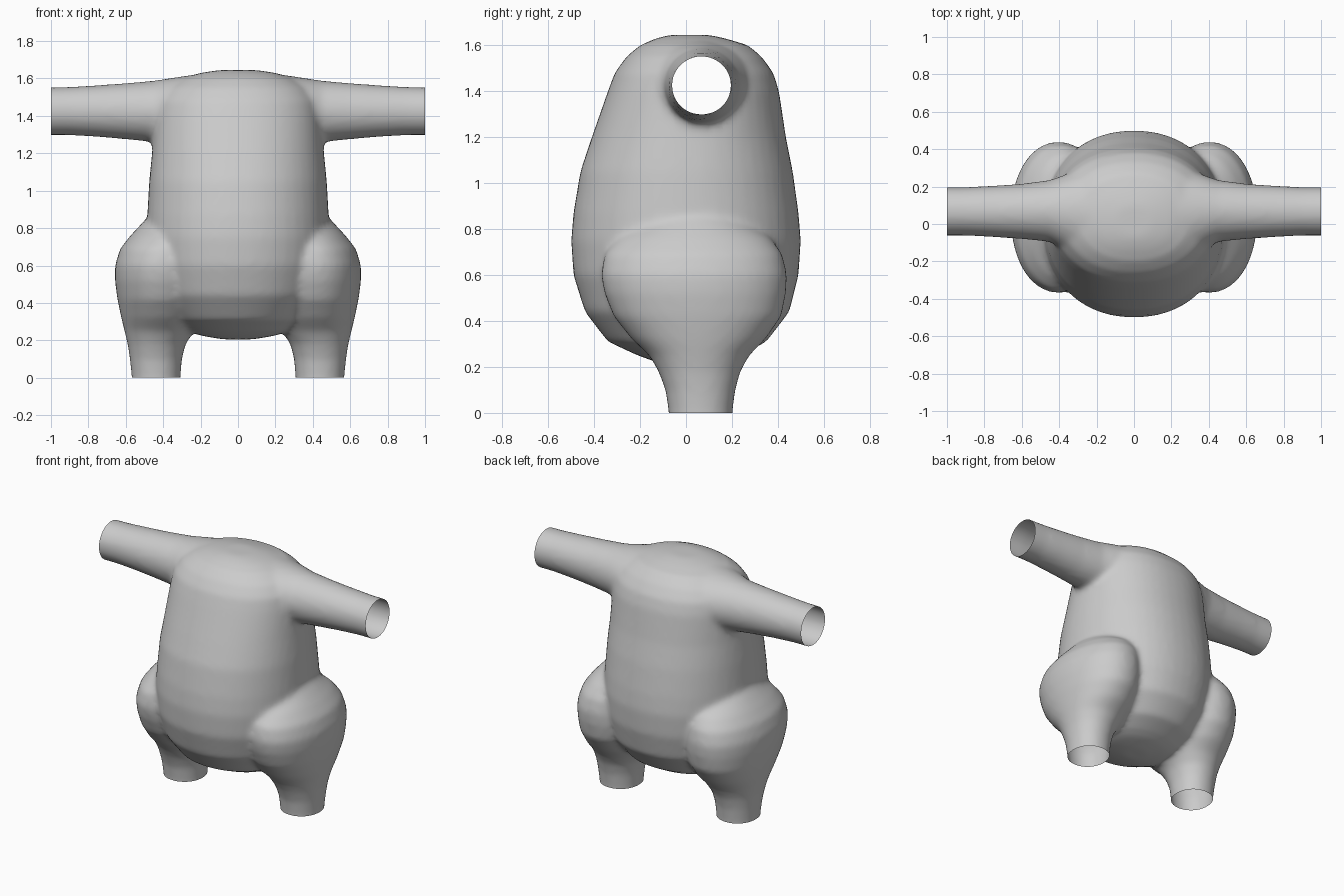
import bpy, bmesh
from math import sin, cos, pi, copysign
from mathutils import Vector

if "Cube" in bpy.data.objects:
    bpy.data.objects.remove(bpy.data.objects["Cube"])


def loft(name, rings, place, n=48, power=2.0):
    """Closed tube: each ring is (position, u_min, u_max, v_min, v_max)."""
    bm = bmesh.new()
    loops = []
    for p, u0, u1, v0, v1 in rings:
        loop = []
        for i in range(n):
            a = 2 * pi * i / n
            c = copysign(abs(cos(a)) ** (2 / power), cos(a))
            s = copysign(abs(sin(a)) ** (2 / power), sin(a))
            loop.append(bm.verts.new(place(p, (u0 + u1) / 2 + c * (u1 - u0) / 2,
                                           (v0 + v1) / 2 + s * (v1 - v0) / 2)))
        loops.append(loop)
    for a, b in zip(loops, loops[1:]):
        for i in range(n):
            j = (i + 1) % n
            bm.faces.new((a[i], a[j], b[j], b[i]))
    bm.faces.new(loops[0])
    bm.faces.new(loops[-1])
    bmesh.ops.recalc_face_normals(bm, faces=bm.faces)
    me = bpy.data.meshes.new(name)
    bm.to_mesh(me)
    bm.free()
    ob = bpy.data.objects.new(name, me)
    bpy.context.collection.objects.link(ob)
    return ob


# torso: egg-shaped stack of sections (z, x range, y range)
torso = [(0.205, -.08, .08, -.06, .08), (0.225, -.2, .2, -.14, .18),
         (0.25, -.27, .27, -.21, .24), (0.31, -.35, .35, -.34, .35),
         (0.44, -.44, .44, -.44, .45), (0.60, -.48, .48, -.49, .49),
         (0.75, -.49, .49, -.5, .5), (0.87, -.485, .485, -.49, .49),
         (1.05, -.475, .475, -.46, .465), (1.20, -.46, .46, -.41, .435),
         (1.40, -.445, .445, -.34, .405), (1.48, -.43, .43, -.31, .38),
         (1.55, -.38, .38, -.26, .33), (1.60, -.30, .30, -.20, .27),
         (1.63, -.20, .20, -.13, .17), (1.645, -.10, .10, -.07, .10)]
body = loft("body", torso, lambda p, u, v: (u, v, p), power=2.15)

# arms: one tube running through the shoulders (x, y range, z range)
half = [(0.0, -.24, .33, 1.22, 1.635), (.2, -.22, .32, 1.23, 1.625),
        (.32, -.16, .28, 1.25, 1.608), (.45, -.095, .235, 1.26, 1.588),
        (.6, -.08, .215, 1.275, 1.575), (.75, -.07, .205, 1.288, 1.564),
        (.9, -.062, .197, 1.297, 1.555), (1.1, -.062, .197, 1.297, 1.55)]
arms = loft("arms", [(-h[0],) + h[1:] for h in half[:0:-1]] + half,
            lambda p, u, v: (p, u, v))

# legs: bulging thighs narrowing to open cuffs (z, x range, y range)
leg = [(-.1, .308, .568, -.075, .202), (0, .308, .568, -.075, .202),
       (.1, .30, .578, -.09, .215), (.18, .28, .59, -.12, .237),
       (.25, .235, .607, -.16, .275), (.32, .20, .624, -.235, .345),
       (.42, .17, .645, -.315, .415), (.52, .15, .658, -.355, .435),
       (.6, .15, .658, -.37, .44), (.69, .15, .63, -.355, .42),
       (.76, .16, .575, -.30, .37), (.83, .18, .51, -.2, .27),
       (.87, .2, .46, -.1, .17)]
legs = [loft("leg", leg, lambda p, u, v, s=s: (s * u, v, p), power=2.1)
        for s in (-1, 1)]

# fuse the parts and soften the joins
for part in [arms] + legs:
    m = body.modifiers.new("join", 'BOOLEAN')
    m.operation, m.solver, m.object = 'UNION', 'EXACT', part
m = body.modifiers.new("remesh", 'REMESH')
m.mode, m.voxel_size = 'VOXEL', 0.018
m = body.modifiers.new("soften", 'SMOOTH')
m.factor, m.iterations = 0.5, 8
deps = bpy.context.evaluated_depsgraph_get()
me = bpy.data.meshes.new_from_object(body.evaluated_get(deps))
body.modifiers.clear()
body.data = me
for part in [arms] + legs:
    bpy.data.objects.remove(part)

# cut the sleeves and cuffs open
bm = bmesh.new()
bm.from_mesh(me)
for co, no in (((1, 0, 0), (1, 0, 0)), ((-1, 0, 0), (-1, 0, 0)), ((0, 0, 0), (0, 0, -1))):
    bmesh.ops.bisect_plane(bm, geom=bm.verts[:] + bm.edges[:] + bm.faces[:],
                           plane_co=Vector(co), plane_no=Vector(no), clear_outer=True)
for f in bm.faces:
    f.smooth = True
bm.to_mesh(me)
bm.free()
